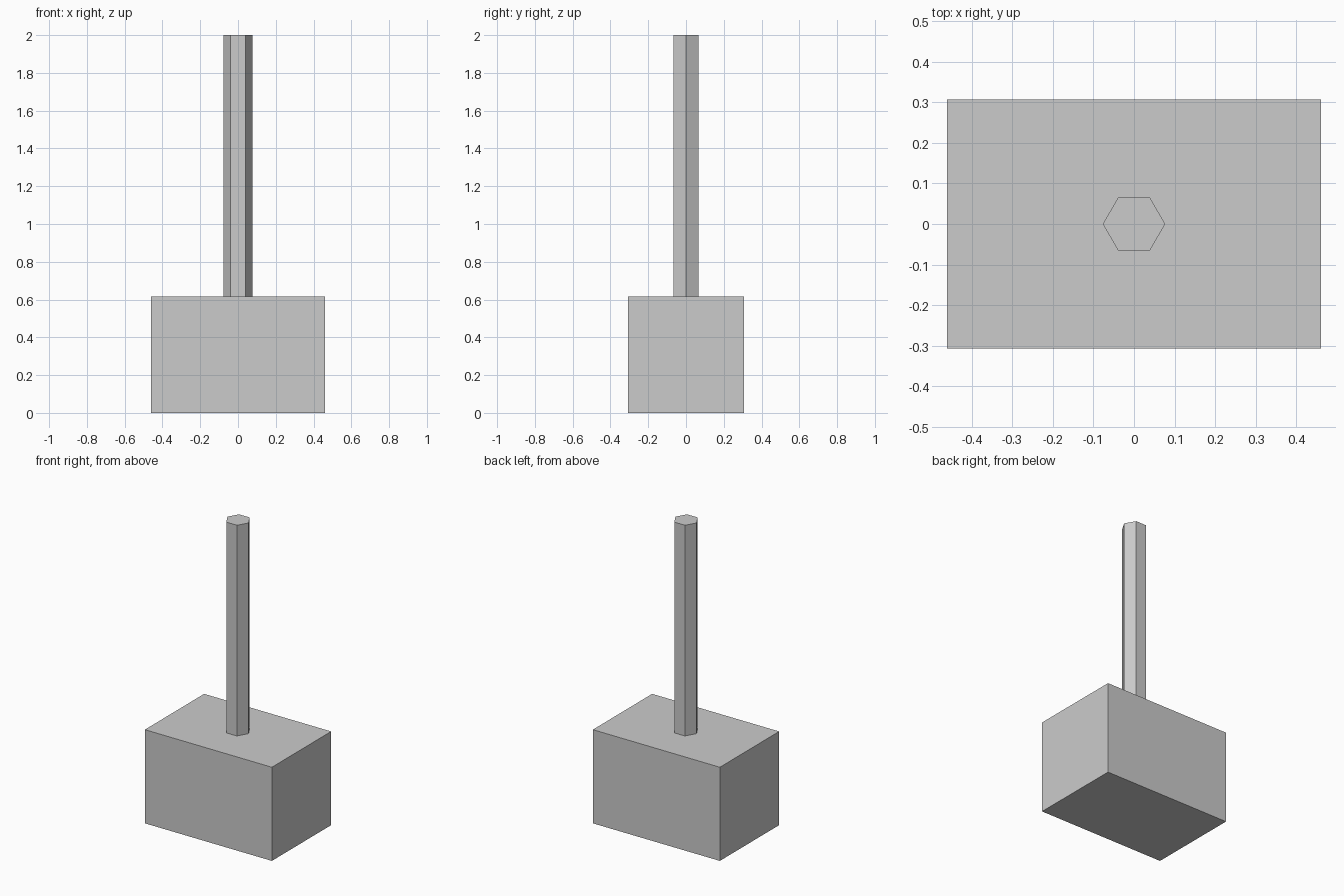
import bpy

# Remove the default object
default = bpy.data.objects.get("Cube")
if default:
    bpy.data.objects.remove(default, do_unlink=True)

UNIT = 2 / 26                  # the whole hammer is 26 units tall
HEAD = (12 * UNIT, 8 * UNIT, 8 * UNIT)
HANDLE_RADIUS = UNIT
HANDLE_LENGTH = 18 * UNIT

# Single plain grey
grey = bpy.data.materials.new("plain grey")
grey.use_nodes = True
colour = (0.6, 0.6, 0.6, 1)
grey.diffuse_color = colour
grey.node_tree.nodes["Principled BSDF"].inputs["Base Color"].default_value = colour


def finish(name):
    obj = bpy.context.object
    obj.name = obj.data.name = name
    obj.data.materials.clear()
    obj.data.materials.append(grey)
    return obj


# Block-shaped head standing on the ground
bpy.ops.mesh.primitive_cube_add(size=1, location=(0, 0, HEAD[2] / 2))
head = finish("hammer_head")
head.scale = HEAD
bpy.ops.object.transform_apply(location=False, rotation=False, scale=True)

# Six-sided handle, with corners pointing to the left and right
bpy.ops.mesh.primitive_cylinder_add(
    vertices=6, radius=HANDLE_RADIUS, depth=HANDLE_LENGTH,
    location=(0, 0, HEAD[2] + HANDLE_LENGTH / 2))
handle = finish("handle")
handle.rotation_euler.z = 3.14159265 / 6
bpy.ops.object.transform_apply(location=False, rotation=True, scale=False)
